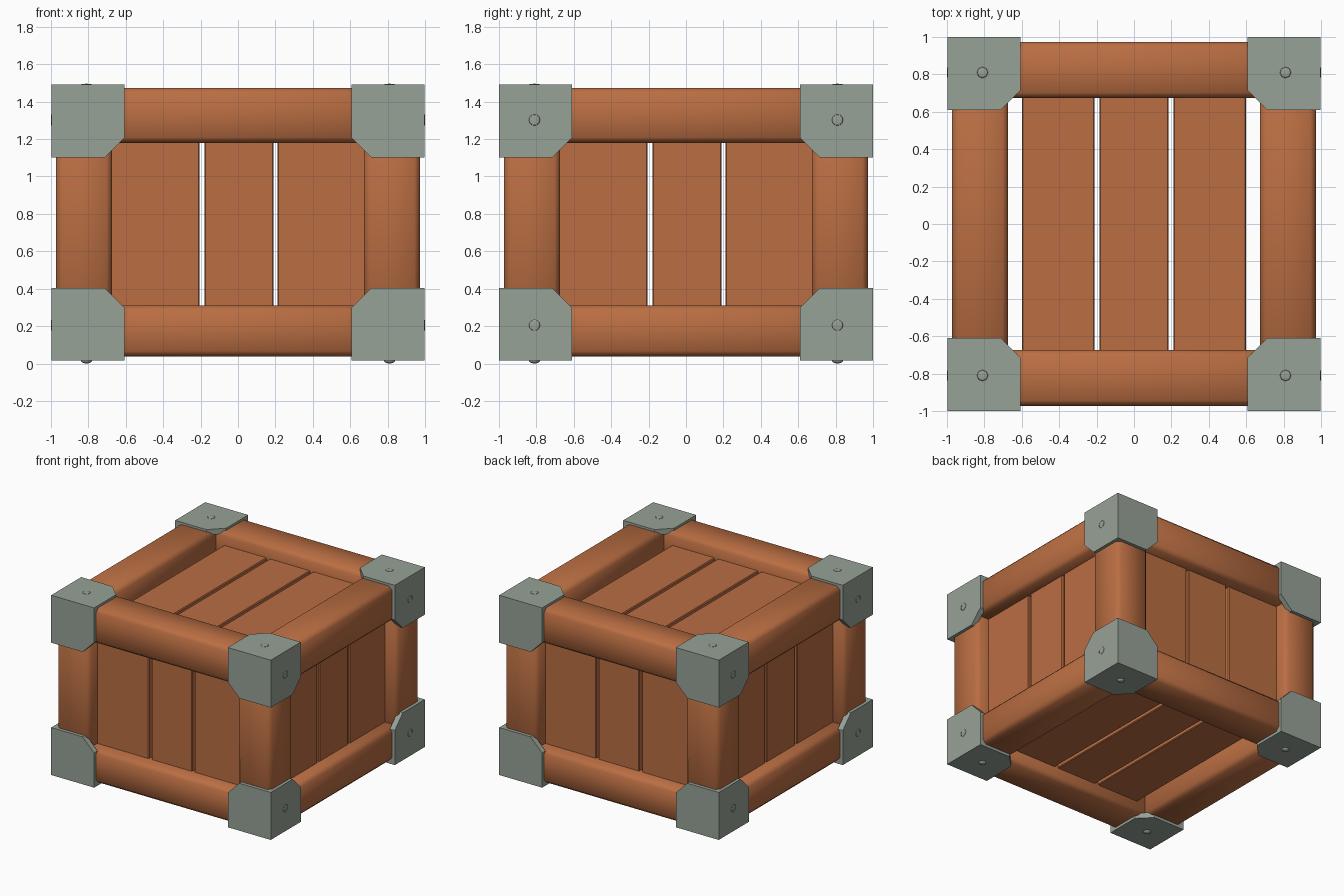
import bpy, bmesh, math
from mathutils import Vector

if "Cube" in bpy.data.objects:
    bpy.data.objects.remove(bpy.data.objects["Cube"])

def material(name, col):
    m = bpy.data.materials.new(name)
    m.diffuse_color = (*col, 1)
    m.use_nodes = True
    m.node_tree.nodes["Principled BSDF"].inputs["Base Color"].default_value = m.diffuse_color
    return m

WOOD = material("orange_brown_wood", (0.49, 0.155, 0.055))
STEEL = material("grey_green_steel", (0.31, 0.36, 0.31))

def finish(bm, name, mat):
    me = bpy.data.meshes.new(name)
    bm.to_mesh(me)
    bm.free()
    me.materials.append(mat)
    ob = bpy.data.objects.new(name, me)
    bpy.context.collection.objects.link(ob)
    return ob

def box(name, lo, hi, mat, bevel, smooth=False):
    bm = bmesh.new()
    bmesh.ops.create_cube(bm, size=1)
    for v in bm.verts:
        v.co = Vector([(l + h) / 2 + c * (h - l) for l, h, c in zip(lo, hi, v.co)])
    bmesh.ops.bevel(bm, geom=bm.edges[:], offset=bevel, segments=1, affect='EDGES')
    for f in bm.faces:
        f.smooth = smooth
    return finish(bm, name, mat)

BOT, TOP = 0.015, 1.492          # bracket bottom and top
MID, HALF = (BOT + TOP) / 2, (TOP - BOT) / 2
OUT, INN = 0.973, 0.673          # beam outer and inner distance
ZB = ((0.037, 0.31), (1.18, 1.473))   # beam heights
span = lambda s: (INN, OUT) if s > 0 else (-OUT, -INN)

# Square beams with softened edges along all twelve edges
for s in (-1, 1):
    a, b = span(s)
    for z0, z1 in ZB:
        box("beam_x", (-0.95, a, z0), (0.95, b, z1), WOOD, 0.03, True)
        box("beam_y", (a, -0.95, z0), (b, 0.95, z1), WOOD, 0.03, True)
    for t in (-1, 1):
        c, d = span(t)
        box("corner_post", (a, c, 0.07), (b, d, 1.44), WOOD, 0.03, True)

# Recessed planks: three per face, with narrow gaps between them
T0, T1 = 0.80, 0.865
for u0, u1 in ((-0.70, -0.205), (-0.18, 0.19), (0.21, 0.70)):
    for s in (-1, 1):
        a, b = sorted((s * T0, s * T1))
        box("wall_plank_y", (u0, a, 0.2), (u1, b, 1.3), WOOD, 0.006)
        box("wall_plank_x", (a, u0, 0.2), (b, u1, 1.3), WOOD, 0.006)
for u0, u1 in ((-0.60, -0.21), (-0.185, 0.185), (0.21, 0.60)):
    box("lid_plank", (u0, -0.75, 1.31), (u1, 0.75, 1.37), WOOD, 0.006)
    box("floor_plank", (u0, -0.75, 0.14), (u1, 0.75, 0.20), WOOD, 0.006)

# Steel corner brackets: three clipped plates meeting at each corner
S, C = 0.39, 0.105
OUTLINE = ((0, 0), (S, 0), (S, S - C), (S - C, S), (0, S))

def bracket(sign):
    corner = Vector((0.998 * sign[0], sign[1], MID + HALF * sign[2]))
    bm = bmesh.new()
    for k in range(3):
        vs = []
        for p, q in OUTLINE:
            co = corner.copy()
            co[(k + 1) % 3] -= sign[(k + 1) % 3] * p
            co[(k + 2) % 3] -= sign[(k + 2) % 3] * q
            vs.append(bm.verts.new(co))
        f = bm.faces.new(vs)
        f.normal_update()
        if f.normal[k] * sign[k] < 0:
            f.normal_flip()
    bmesh.ops.remove_doubles(bm, verts=bm.verts[:], dist=1e-4)
    ob = finish(bm, "corner_bracket", STEEL)
    m = ob.modifiers.new("thickness", 'SOLIDIFY')
    m.thickness = 0.045
    m.offset = -1
    m.use_even_offset = True
    # Rivets on the side plate and on the top or bottom plate
    for axis in (0, 2):
        c = Vector((0.81 * sign[0], 0.81 * sign[1], MID + (HALF - 0.19) * sign[2]))
        c[axis] = corner[axis]
        poke = 0.002 if axis == 0 else (0.015 if sign[2] < 0 else 0.004)
        bm = bmesh.new()
        bmesh.ops.create_uvsphere(bm, u_segments=8, v_segments=6, radius=1)
        for v in bm.verts:
            p = v.co.copy()
            r = 0.03
            v.co = c + Vector([p[i] * (poke if i == axis else r) for i in range(3)])
        for f in bm.faces:
            f.smooth = True
        finish(bm, "rivet", STEEL)

for sx in (-1, 1):
    for sy in (-1, 1):
        for sz in (-1, 1):
            bracket((sx, sy, sz))
